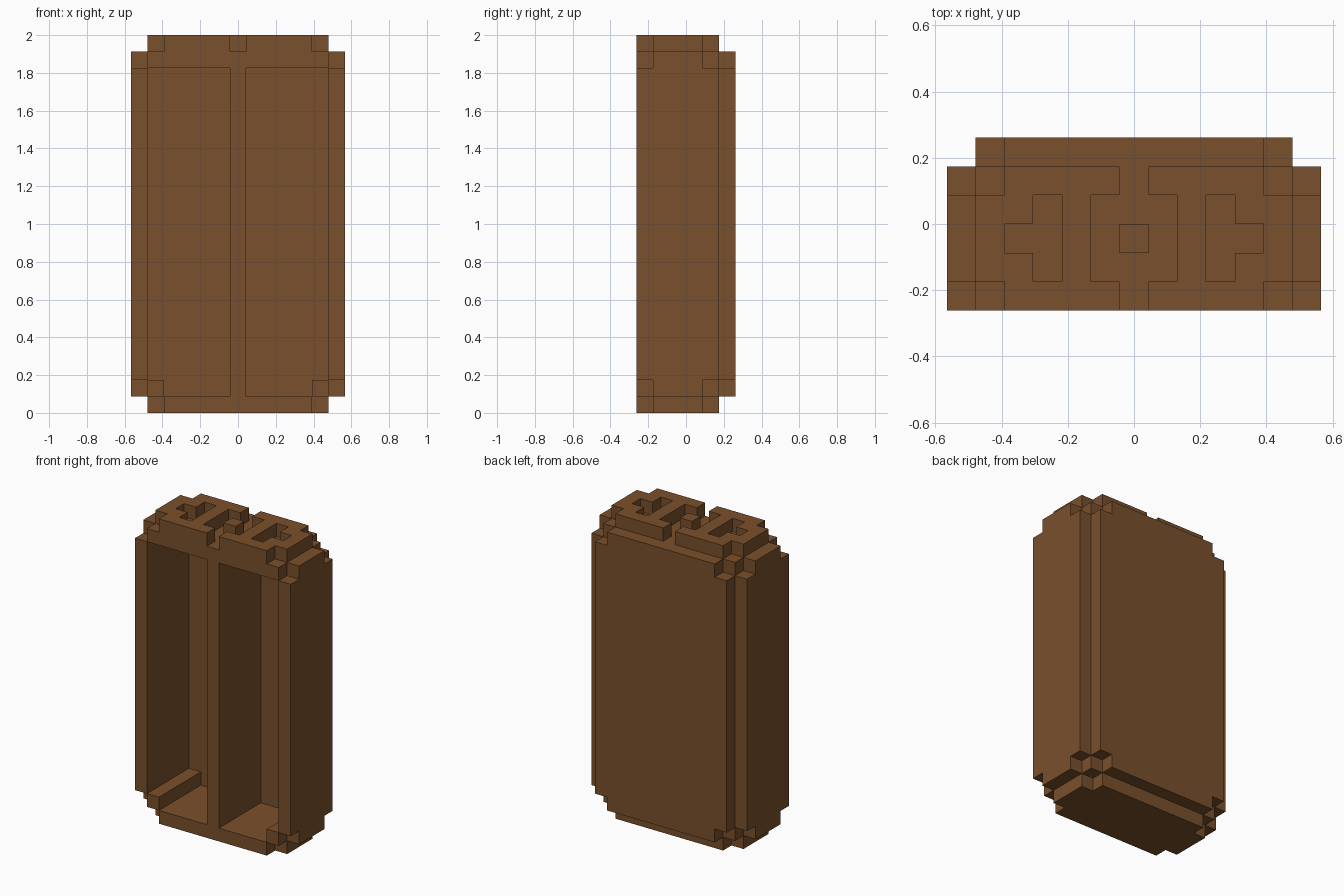
import bpy
import bmesh
from mathutils import Vector

cube = bpy.data.objects.get("Cube")
if cube:
    bpy.data.objects.remove(cube, do_unlink=True)

U = 2 / 23                          # one block; the model is 13 x 6 x 23 blocks
CENTRE = Vector((6.5, 3, 0))
X, Y, Z = Vector((1, 0, 0)), Vector((0, 1, 0)), Vector((0, 0, 1))

# The single colour
brown = bpy.data.materials.new("wood_brown")
brown.use_nodes = True
COLOUR = (0.195, 0.080, 0.025, 1)
brown.diffuse_color = COLOUR
bsdf = brown.node_tree.nodes["Principled BSDF"]
bsdf.inputs["Base Color"].default_value = COLOUR
bsdf.inputs["Roughness"].default_value = 0.8


def full(w, h):
    """Rows of a plain rectangle."""
    return ["#" * w] * h


def notched(w, h):
    """Rows of a rectangle with its four corner blocks missing."""
    end = "." + "#" * (w - 2) + "."
    return [end] + full(w, h - 2) + [end]


def plate(name, rows, start, u, v, depth=1):
    """Extrude the '#' cells of a pattern into a flat-sided solid."""
    start = Vector(start)
    w = Vector((1, 1, 1)) - u - v   # thickness direction
    bm = bmesh.new()
    for b, row in enumerate(rows):
        for a, cell in enumerate(row):
            if cell == "#":
                p = start + u * a + v * b
                bm.faces.new([bm.verts.new((q - CENTRE) * U)
                              for q in (p, p + u, p + u + v, p + v)])
    bmesh.ops.remove_doubles(bm, verts=bm.verts, dist=U * 0.01)
    new = bmesh.ops.extrude_face_region(bm, geom=bm.faces[:])["geom"]
    bmesh.ops.translate(bm, vec=w * depth * U,
                        verts=[g for g in new if isinstance(g, bmesh.types.BMVert)])
    bmesh.ops.recalc_face_normals(bm, faces=bm.faces)
    bmesh.ops.dissolve_limit(bm, angle_limit=0.01, verts=bm.verts, edges=bm.edges)
    mesh = bpy.data.meshes.new(name)
    bm.to_mesh(mesh)
    bm.free()
    mesh.materials.append(brown)
    obj = bpy.data.objects.new(name, mesh)
    bpy.context.collection.objects.link(obj)
    return obj


# Base and back
plate("floor", notched(11, 5), (1, 0, 0), X, Y)
plate("back_panel", notched(11, 21), (1, 5, 1), X, Z)

# Side panels and the low ledges at their feet
for side, wall_x, ledge_x in (("right", 0, 1), ("left", 12, 11)):
    plate(side + "_side_panel", notched(5, 21), (wall_x, 0, 1), Y, Z)
    plate(side + "_floor_ledge", full(1, 5), (ledge_x, 0, 1), X, Y)

# Upright between the two front openings
plate("centre_divider", full(1, 5), (6, 0, 1), X, Y, depth=20)

# Top slab, with the carved layer on it (rows run front to back)
plate("top_slab", full(11, 5), (1, 0, 21), X, Y)
carving = [".####.####.",
           "##.#...#.##",
           "#..#.#.#..#",
           "##.#...#.##",
           ".####.####."]
plate("carved_top", carving, (1, 0, 22), X, Y)
